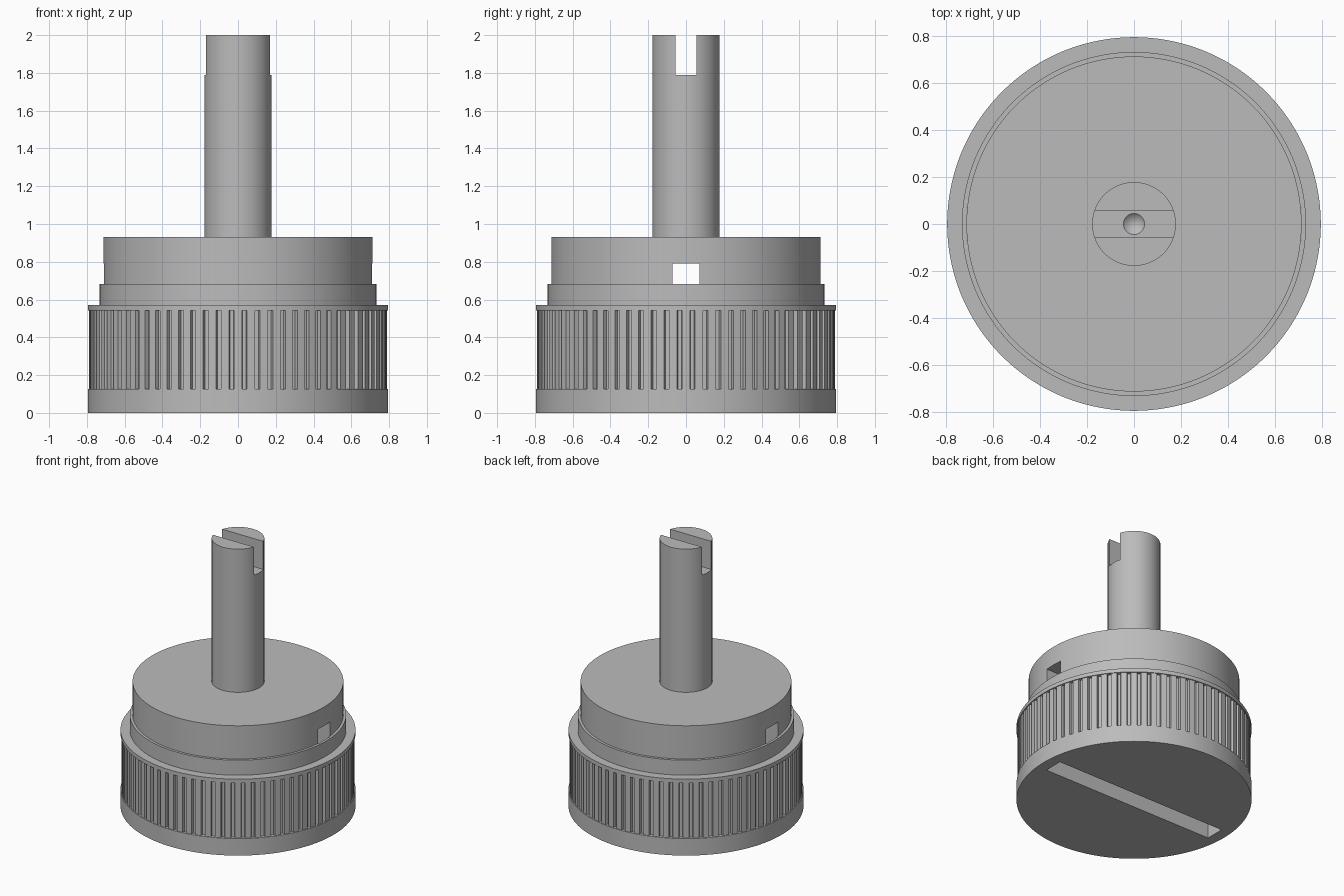
import bpy, bmesh
from math import pi, cos, sin, radians

if "Cube" in bpy.data.objects:
    bpy.data.objects.remove(bpy.data.objects["Cube"], do_unlink=True)

grey = bpy.data.materials.new("plain grey")
grey.use_nodes = True
colour = (0.5, 0.5, 0.5, 1)
grey.diffuse_color = colour
grey.node_tree.nodes["Principled BSDF"].inputs["Base Color"].default_value = colour

RIBS = 72
STEPS = (0, 0.3, 0.6, 0.66, 0.94)   # points within one rib and its groove
GROOVE_DEPTH = 0.021


def add_object(name, bm):
    bmesh.ops.recalc_face_normals(bm, faces=bm.faces)
    mesh = bpy.data.meshes.new(name)
    bm.to_mesh(mesh)
    bm.free()
    mesh.materials.append(grey)
    ob = bpy.data.objects.new(name, mesh)
    bpy.context.collection.objects.link(ob)
    return ob


def turned(name, rings):
    """Stack rings of (radius, height, ribbed) into a closed turned part."""
    bm = bmesh.new()
    loops = []
    for radius, z, ribbed in rings:
        loop = []
        for rib in range(RIBS):
            for i, step in enumerate(STEPS):
                a = 2 * pi * (rib + step - 0.3) / RIBS
                r = radius - (GROOVE_DEPTH if ribbed and i > 2 else 0)
                loop.append(bm.verts.new((r * cos(a), r * sin(a), z)))
        loops.append(loop)
    for low, high in zip(loops, loops[1:]):
        for i in range(len(low)):
            bm.faces.new((low[i - 1], low[i], high[i], high[i - 1]))
    bm.faces.new(loops[0][::-1])
    bm.faces.new(loops[-1])
    return add_object(name, bm)


def box_cutter(name, half_x, half_y, z0, z1):
    bm = bmesh.new()
    bmesh.ops.create_cube(bm, size=2)
    for v in bm.verts:
        v.co = (v.co.x * half_x, v.co.y * half_y, z1 if v.co.z > 0 else z0)
    return add_object(name, bm)


def cut(ob, cutter):
    mod = ob.modifiers.new("cut", 'BOOLEAN')
    mod.operation = 'DIFFERENCE'
    mod.solver = 'EXACT'
    mod.object = cutter
    bpy.context.view_layer.objects.active = ob
    bpy.ops.object.modifier_apply(modifier=mod.name)
    bpy.data.objects.remove(cutter, do_unlink=True)


# Knob: base rim, ribbed grip, flange, collar and upper drum
knob = turned("knob_body", [
    (0.795, 0, False), (0.795, 0.127, False),
    (0.789, 0.127, True), (0.789, 0.542, True),
    (0.795, 0.542, False), (0.795, 0.571, False),
    (0.732, 0.571, False), (0.732, 0.683, False),
    (0.713, 0.683, False), (0.713, 0.931, False)])

# Slot from the underside that breaks out through both sides of the drum
cut(knob, box_cutter("slot_cutter", 0.7135, 0.071, -0.1, 0.79))

# Shaft with a driver slot and a centre-drilled pit
shaft = turned("shaft", [(0.178, 0.88, False), (0.178, 2, False)])
cut(shaft, box_cutter("driver_slot_cutter", 0.3, 0.055, 1.79, 2.1))

bm = bmesh.new()
bmesh.ops.create_cone(bm, cap_ends=True, segments=48,
                      radius1=0, radius2=0.09, depth=0.09)
bmesh.ops.remove_doubles(bm, verts=bm.verts, dist=0.0001)
bmesh.ops.translate(bm, verts=bm.verts, vec=(0, 0, 1.79))
cut(shaft, add_object("pit_cutter", bm))

# Smooth round walls, crisp edges
for ob in (knob, shaft):
    bpy.ops.object.select_all(action='DESELECT')
    ob.select_set(True)
    bpy.context.view_layer.objects.active = ob
    bpy.ops.object.shade_smooth_by_angle(angle=radians(30))
